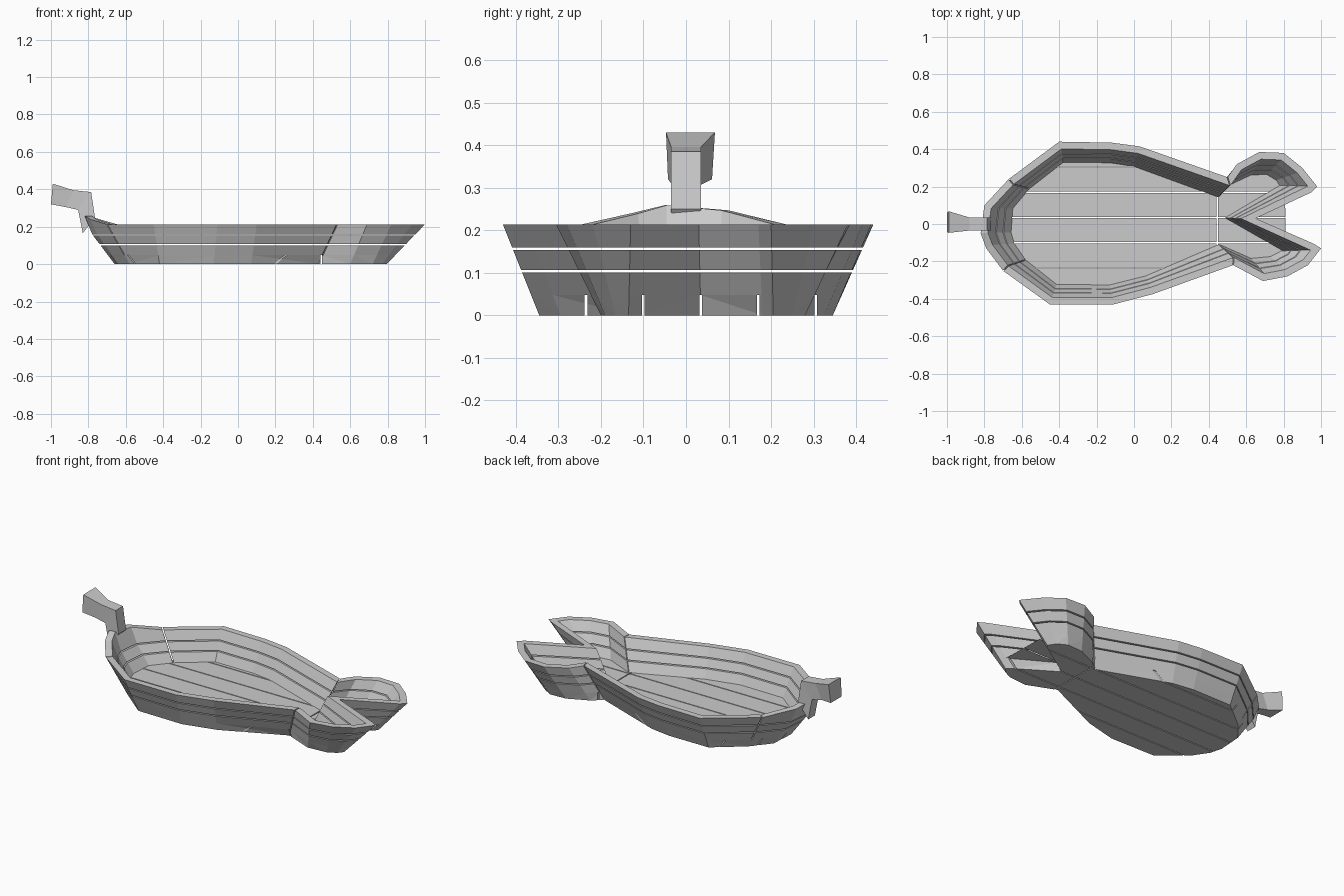
import bpy, bmesh
from mathutils import Vector

if "Cube" in bpy.data.objects:
    bpy.data.objects.remove(bpy.data.objects["Cube"])

# Fish-shaped outline: rim and base, counter-clockwise from the prow
RIM = [(-.82, -.05), (-.79, -.13), (-.70, -.25), (-.45, -.43), (-.11, -.43), (.10, -.375),
       (.53, -.22), (.69, -.305), (.82, -.28), (.93, -.22), (1.0, -.13), (.96, -.105),
       (.65, .03), (.95, .17), (.98, .20), (.90, .30), (.80, .38), (.67, .385), (.55, .32),
       (.50, .25), (.03, .415), (-.12, .435), (-.40, .44), (-.67, .24), (-.80, .10)]
BASE = [(-.66, -.05), (-.64, -.12), (-.58, -.21), (-.42, -.34), (-.13, -.345), (.07, -.295),
        (.43, -.13), (.60, -.20), (.72, -.19), (.77, -.165), (.795, -.135), (.77, -.11),
        (.54, .035), (.765, .18), (.785, .205), (.755, .25), (.70, .28), (.60, .275), (.48, .22),
        (.42, .17), (0, .325), (-.13, .345), (-.39, .345), (-.56, .21), (-.65, .10)]
RIM = [Vector(p) for p in RIM]
BASE = [Vector(p) for p in BASE]
N = len(RIM)
H = 0.213
FLOOR = 0.048
GAP = 0.006


def inset_vectors(pts, d):
    out = []
    for i in range(len(pts)):
        e1 = (pts[i] - pts[i - 1]).normalized()
        e2 = (pts[(i + 1) % len(pts)] - pts[i]).normalized()
        n1, n2 = Vector((-e1.y, e1.x)), Vector((-e2.y, e2.x))
        out.append((n1 + n2) * d / max(1 + n1.dot(n2), 0.4))
    return out


INSET = inset_vectors(RIM, 0.038)


def outline(i, z):
    return BASE[i].lerp(RIM[i], z / H)


def finish(bm, name):
    bmesh.ops.recalc_face_normals(bm, faces=bm.faces)
    me = bpy.data.meshes.new(name)
    bm.to_mesh(me)
    bm.free()
    ob = bpy.data.objects.new(name, me)
    bpy.context.collection.objects.link(ob)
    return ob


def loft(sections, name):
    """Solid made from a chain of equal-sized sections, capped at both ends."""
    bm = bmesh.new()
    rows = [[bm.verts.new(p) for p in s] for s in sections]
    k = len(rows[0])
    for a, b in zip(rows, rows[1:]):
        for j in range(k):
            bm.faces.new((a[j], a[(j + 1) % k], b[(j + 1) % k], b[j]))
    bm.faces.new(rows[0])
    bm.faces.new(rows[-1])
    return finish(bm, name)


# Wall planks: three bands in four runs
def wall_plank(name, idx, z0, z1, top):
    sections = []
    for i in idx:
        lift = 0
        if top and i in (24, 0, 1):      # rim climbs toward the neck
            lift = (0.24 - abs(RIM[i].y)) * 0.24
        o0, o1 = outline(i, z0), outline(i, z1)
        n0, n1 = o0 + INSET[i], o1 + INSET[i]
        sections.append([Vector((o0.x, o0.y, z0)), Vector((o1.x, o1.y, z1 + lift)),
                         Vector((n1.x, n1.y, z1 + lift)), Vector((n0.x, n0.y, z0))])
    for end, nxt in ((0, 1), (-1, -2)):  # open a seam at both ends
        shift = (sections[nxt][0] - sections[end][0]).normalized() * GAP / 2
        shift.z = 0
        sections[end] = [p + shift for p in sections[end]]
    loft(sections, name)


runs = {"prow": [23, 24, 0, 1, 2], "right_side": list(range(2, 7)),
        "tail": list(range(6, 20)), "left_side": list(range(19, 24))}
bands = [(FLOOR, .1005), (.1065, .153), (.159, H)]
for run, idx in runs.items():
    for b, (z0, z1) in enumerate(bands):
        wall_plank(f"{run}_plank_{b + 1}", idx, z0, z1, b == 2)


# Floor planks cut from one tapered slab
def clip(bm, co, no):
    geom = bm.verts[:] + bm.edges[:] + bm.faces[:]
    bmesh.ops.bisect_plane(bm, geom=geom, plane_co=co, plane_no=no, clear_outer=True)
    open_edges = [e for e in bm.edges if e.is_boundary]
    if open_edges:
        bmesh.ops.holes_fill(bm, edges=open_edges, sides=0)


def floor_plank(name, y0, y1, x_cut, x_sign):
    bm = bmesh.new()
    low = [bm.verts.new((p.x, p.y, 0)) for p in BASE]
    up = [bm.verts.new((*outline(i, FLOOR), FLOOR)) for i in range(N)]
    for i in range(N):
        j = (i + 1) % N
        bm.faces.new((low[i], low[j], up[j], up[i]))
    bm.faces.new(low[::-1])
    bm.faces.new(up)
    bmesh.ops.triangulate(bm, faces=bm.faces[:])
    clip(bm, (0, y1 - GAP / 2, 0), (0, 1, 0))
    clip(bm, (0, y0 + GAP / 2, 0), (0, -1, 0))
    clip(bm, (x_cut - x_sign * GAP / 2, 0, 0), (x_sign, 0, 0))
    if bm.faces:
        finish(bm, name)
    else:
        bm.free()


seams = [-.6, -.235, -.10, .035, .17, .305, .6]
for k, (y0, y1) in enumerate(zip(seams, seams[1:])):
    floor_plank(f"body_floor_plank_{k + 1}", y0, y1, .445, 1)
    floor_plank(f"tail_floor_plank_{k + 1}", y0, y1, .445, -1)

# Carved neck and flared handle
profile = [((-.99, .43), (-1.0, .32), -.047, .068), ((-.88, .395), (-.92, .305), -.035, .035),
           ((-.785, .385), (-.855, .29), -.035, .035), ((-.765, .25), (-.83, .165), -.035, .035)]
loft([[(t[0], a, t[1]), (t[0], b, t[1]), (u[0], b * .9, u[1]), (u[0], a * .9, u[1])]
      for t, u, a, b in profile], "prow_handle")
